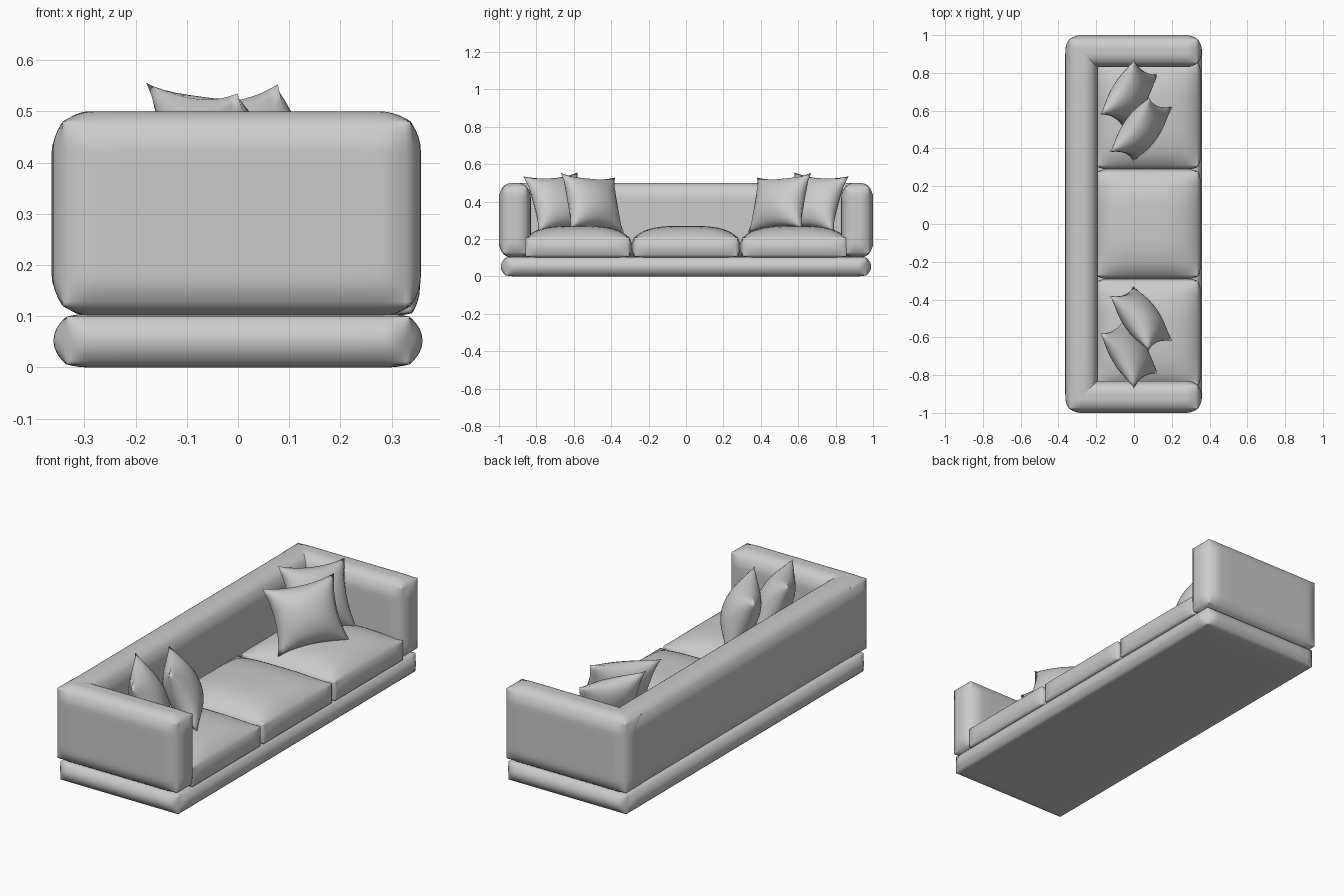
import bpy, bmesh
from mathutils import Vector

if "Cube" in bpy.data.objects:
    bpy.data.objects.remove(bpy.data.objects["Cube"])

fabric = bpy.data.materials.new("grey fabric")
fabric.diffuse_color = (0.6, 0.6, 0.6, 1)
fabric.use_nodes = True
fabric.node_tree.nodes["Principled BSDF"].inputs["Base Color"].default_value = fabric.diffuse_color


def finish(name, bm):
    bmesh.ops.remove_doubles(bm, verts=bm.verts, dist=1e-5)
    bmesh.ops.recalc_face_normals(bm, faces=bm.faces)
    for f in bm.faces:
        f.smooth = True
    me = bpy.data.meshes.new(name)
    bm.to_mesh(me)
    bm.free()
    me.materials.append(fabric)
    ob = bpy.data.objects.new(name, me)
    bpy.context.collection.objects.link(ob)
    return ob


def samples(h, r):
    """Positions along one axis, denser close to both ends."""
    edge = [h - r * k for k in (0, 0.15, 0.3, 0.5, 0.75, 1)]
    m = h - r
    mid = [m * (i / 5 - 1) for i in range(1, 10)] if m > 1e-4 else [0]
    return sorted({round(s, 6) for s in [-e for e in edge] + mid + edge})


def padded_box(name, lo, hi, r, inset, dome=0):
    """Upholstered box: faces swell outwards, edges and corners pulled in."""
    lo, hi = Vector(lo), Vector(hi)
    c, h = (lo + hi) / 2, (hi - lo) / 2
    rad = [min(r, k * 0.98) for k in h]
    axes = [samples(h[i], rad[i]) for i in range(3)]
    bm = bmesh.new()

    def place(p):
        t = [max(0, (abs(p[i]) - h[i] + rad[i]) / rad[i]) ** 2 for i in range(3)]
        q = Vector()
        for i in range(3):
            a, b = t[(i + 1) % 3], t[(i + 2) % 3]
            q[i] = p[i] / h[i] * (h[i] - inset[i] * (a + b - a * b))
        if dome:
            u, v = abs(p[0] / h[0]), abs(p[1] / h[1])
            q.z += dome * (1 - u ** 3.5) * (1 - v ** 3.5) * (p[2] / h[2] + 1) / 2
        return c + q

    for k in range(3):
        i, j = (k + 1) % 3, (k + 2) % 3
        for s in (-h[k], h[k]):
            rows = []
            for a in axes[i]:
                row = []
                for b in axes[j]:
                    p = [0, 0, 0]
                    p[i], p[j], p[k] = a, b, s
                    row.append(bm.verts.new(place(p)))
                rows.append(row)
            for m in range(len(rows) - 1):
                for n in range(len(rows[0]) - 1):
                    bm.faces.new((rows[m][n], rows[m + 1][n],
                                  rows[m + 1][n + 1], rows[m][n + 1]))
    return finish(name, bm)


def pillow(name, tl, tr, br, bl, thick, n=18):
    """Knife-edge throw pillow spanned by its four corner points."""
    tl, tr, br, bl = map(Vector, (tl, tr, br, bl))
    mid = (tl + tr + br + bl) / 4
    ax, up = (tr + br - tl - bl) / 4, (tl + tr - bl - br) / 4
    normal = ax.cross(up).normalized()
    bm = bmesh.new()
    for side in (-1, 1):
        rows = []
        for i in range(n + 1):
            row = []
            for j in range(n + 1):
                u, v = 2 * i / n - 1, 2 * j / n - 1
                pu = u * (1 - 0.14 * (1 - v * v) * abs(u))
                pv = v * (1 - 0.14 * (1 - u * u) * abs(v))
                puff = ((1 - u * u) * (1 - v * v)) ** 0.6
                row.append(bm.verts.new(mid + ax * pu + up * pv
                                        + normal * side * thick * puff))
            rows.append(row)
        for i in range(n):
            for j in range(n):
                bm.faces.new((rows[i][j], rows[i + 1][j],
                              rows[i + 1][j + 1], rows[i][j + 1]))
    return finish(name, bm)


# Plinth, backrest
padded_box("base", (-0.36, -0.99, 0), (0.36, 0.99, 0.105), 0.05, (0.025, 0.025, 0.006))
padded_box("backrest", (-0.364, -0.992, 0.1), (-0.19, 0.992, 0.5), 0.07, (0.025, 0.02, 0.02))

# Seat cushions
for label, y in (("left", -0.58), ("middle", 0), ("right", 0.58)):
    padded_box("seat_cushion_" + label, (-0.21, y - 0.292, 0.098), (0.355, y + 0.292, 0.215),
               0.07, (0.015, 0.015, 0.008), dome=0.055)

# Arms and throw pillows, mirrored about y
for label, s in (("left", 1), ("right", -1)):
    ys = sorted((-0.83 * s, -1.0 * s))
    padded_box("arm_" + label, (-0.362, ys[0], 0.1), (0.357, ys[1], 0.5),
               0.065, (0.02, 0.022, 0.02))
    pillow("front_pillow_" + label, (0.08, -0.67 * s, 0.55), (-0.13, -0.38 * s, 0.53),
           (0, -0.33 * s, 0.23), (0.20, -0.62 * s, 0.26), 0.085)
    pillow("rear_pillow_" + label, (0.0, -0.87 * s, 0.53), (-0.18, -0.58 * s, 0.56),
           (-0.05, -0.50 * s, 0.25), (0.125, -0.79 * s, 0.24), 0.08)
